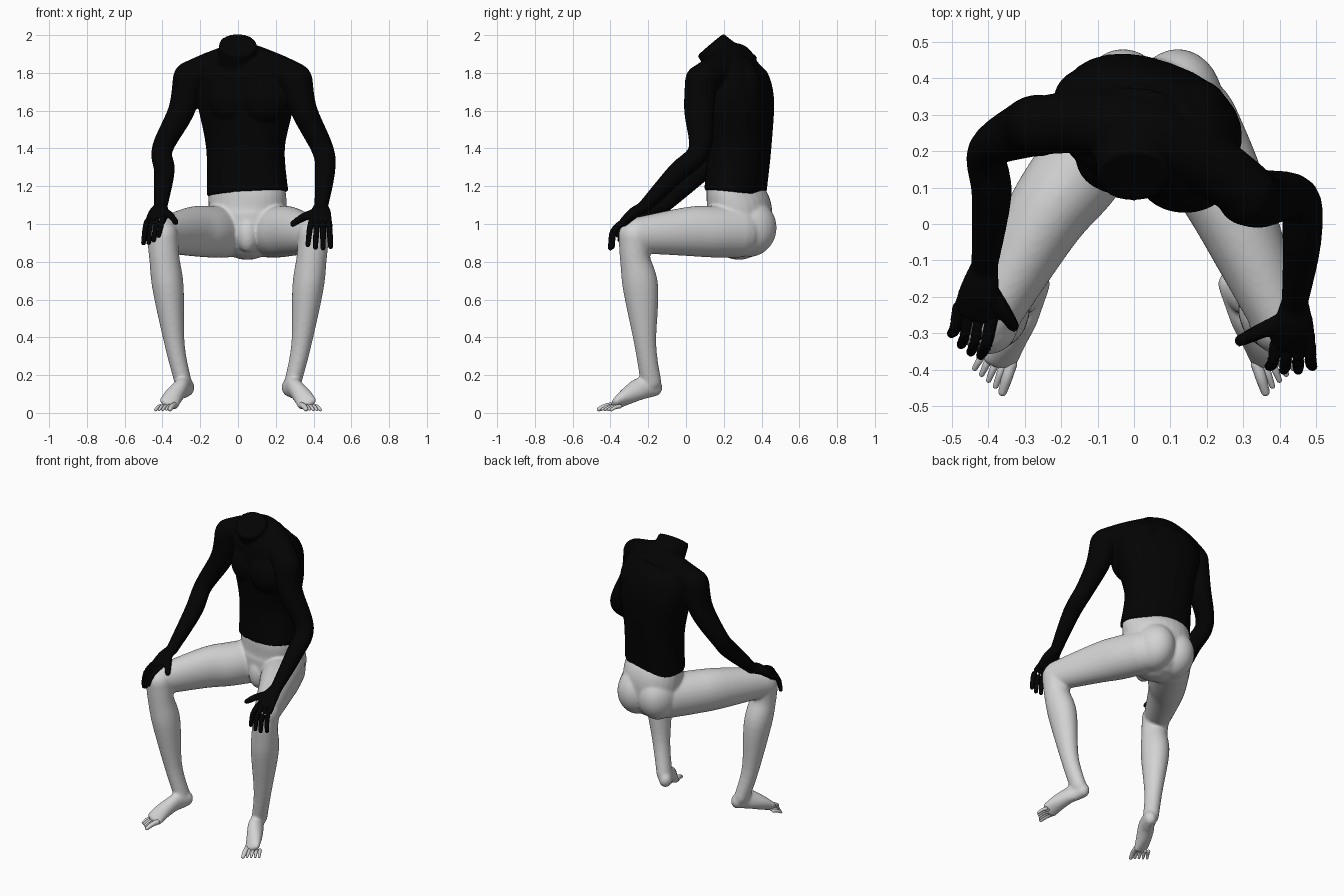
import bpy, bmesh, math
from mathutils import Vector

cube = bpy.data.objects.get("Cube")
if cube:
    bpy.data.objects.remove(cube)


def material(name, value):
    mat = bpy.data.materials.new(name)
    mat.use_nodes = True
    color = (value, value, value, 1)
    mat.diffuse_color = color
    mat.node_tree.nodes["Principled BSDF"].inputs["Base Color"].default_value = color
    return mat


black = material("black cloth", .001)
pale = material("pale grey", .65)


def spline(a, b, c, d, t):
    """Smooth step from section b to section c."""
    return [q + t / 2 * (r - p + t * (2 * p - 5 * q + 4 * r - s + t * (3 * (q - r) + s - p)))
            for p, q, r, s in zip(a, b, c, d)]


def tube(bm, sections, side=(1, 0, 0), power=2, dome=True, steps=5, sides=28):
    """Loft through sections: centre, half width along side, half depth if it differs."""
    sections = [(*center, *radii, radii[0])[:5] for center, *radii in sections]
    last = len(sections) - 1
    rows = []
    for i in range(last):
        near = [sections[max(0, min(last, i + k))] for k in (-1, 0, 1, 2)]
        rows += [spline(*near, j / steps) for j in range(steps)]
    rows.append(sections[last])
    mids = [Vector(row[:3]) for row in rows]
    frames = []
    for i, row in enumerate(rows):
        axis = (mids[min(i + 1, len(rows) - 1)] - mids[max(i - 1, 0)]).normalized()
        u = Vector(side)
        u = (u - axis * u.dot(axis)).normalized()
        frames.append((mids[i], u, axis.cross(u), axis, row[3], row[4]))

    def cap(frame, sign):
        """Rounded end."""
        mid, u, v, axis, w, h = frame
        out = []
        for k in range(1, 5):
            a = k * math.pi / 9
            c = math.cos(a)
            out.append((mid + axis * sign * min(w, h) * math.sin(a), u, v, axis, w * c, h * c))
        return out

    if dome:
        frames = cap(frames[0], -1)[::-1] + frames + cap(frames[-1], 1)
    rings = []
    for mid, u, v, axis, w, h in frames:
        ring = []
        for k in range(sides):
            a = math.tau * k / sides
            c, s = (math.copysign(abs(f) ** (2 / power), f) for f in (math.cos(a), math.sin(a)))
            ring.append(bm.verts.new(mid + u * w * c + v * h * s))
        rings.append(ring)
    for lower, upper in zip(rings, rings[1:]):
        for k in range(sides):
            j = (k + 1) % sides
            bm.faces.new((lower[k], lower[j], upper[j], upper[k]))
    bm.faces.new(rings[0][::-1])
    bm.faces.new(rings[-1])


def ball(bm, center, size):
    made = bmesh.ops.create_uvsphere(bm, u_segments=28, v_segments=18, radius=1)
    for vert in made["verts"]:
        vert.co = Vector(center) + vert.co * Vector(size)


def finish(bm, name, mat, smooth=0):
    """Make the object; with smooth steps, fuse its volumes into one skin."""
    bmesh.ops.recalc_face_normals(bm, faces=bm.faces)
    mesh = bpy.data.meshes.new(name)
    bm.to_mesh(mesh)
    bm.free()
    mesh.materials.append(mat)
    for polygon in mesh.polygons:
        polygon.use_smooth = True
    obj = bpy.data.objects.new(name, mesh)
    bpy.context.collection.objects.link(obj)
    if smooth:
        fuse = obj.modifiers.new("fuse", 'REMESH')
        fuse.mode = 'VOXEL'
        fuse.voxel_size = .008
        fuse.use_smooth_shade = True
        soft = obj.modifiers.new("soften", 'SMOOTH')
        soft.factor = .5
        soft.iterations = smooth


def mix(a, b, t, lift=0, forward=0):
    return Vector(a).lerp(Vector(b), t) + Vector((0, -forward, lift))


def digit(bm, root, joint, tip, radius):
    """A tapered finger or toe."""
    tube(bm, [(root, radius), (joint, radius * .9), (tip, radius * .7)], (0, 1, 1), sides=12)


def hand(palm_bm, finger_bm, wrist, inner, outer, tip_in, tip_out, thumb):
    """Palm, four bent fingers and a thumb."""
    knuckles = mix(inner, outer, .5)
    palm = mix(wrist, knuckles, .5, lift=.01)
    across = Vector(outer) - Vector(inner)
    tube(palm_bm, [(wrist, .04, .03), (palm, .056, .03), (knuckles, .064, .024)], across)
    for i in range(4):
        reach = .012 * math.sin(math.pi * i / 3)
        root = mix(inner, outer, i / 3)
        tip = mix(tip_in, tip_out, i / 3, lift=-reach, forward=reach)
        digit(finger_bm, root, mix(root, tip, .5, lift=.02, forward=.02), tip, .018)
    root = mix(wrist, inner, .35)
    digit(palm_bm, root, mix(root, thumb, .55, lift=.01), thumb, .025)


# Shirt: torso turned towards the right, shoulders and neck stump
turn = (.94, -.33, 0)
top = bmesh.new()
tube(top, [((.05, .26, 1.16), .22, .15), ((.04, .28, 1.4), .21, .16),
           ((.04, .27, 1.65), .26, .18), ((.03, .25, 1.8), .24, .16),
           ((.02, .25, 1.87), .17, .12)], turn, power=2.3, dome=False)
tube(top, [((-.26, .27, 1.78), .08), ((-.12, .28, 1.83), .09), ((.02, .25, 1.85), .11),
           ((.18, .18, 1.82), .09), ((.31, .09, 1.77), .08)], (0, 1, 0))
tube(top, [((.02, .29, 1.79), .15, .13), ((0, .2, 1.87), .11), ((0, .13, 1.95), .1, .09)],
     dome=False)

# Chest and shoulder blades
for chest, blade in (((.14, .13, 1.66), (.16, .31, 1.71)), ((-.03, .18, 1.66), (-.12, .34, 1.71))):
    ball(top, chest, (.13, .1, .13))
    ball(top, blade, (.1, .09, .15))

# Sleeves and hands, down to the knees
right_wrist, left_wrist = (-.41, -.12, 1.09), (.44, -.22, 1.09)
tube(top, [((-.26, .27, 1.77), .085), ((-.3, .26, 1.6), .07, .08), ((-.4, .2, 1.4), .056),
           ((-.39, .08, 1.28), .055), (right_wrist, .036)])
tube(top, [((.31, .08, 1.76), .085), ((.35, .07, 1.6), .07, .08), ((.45, .07, 1.39), .058),
           ((.46, -.05, 1.27), .053), (left_wrist, .036)])
fingers = bmesh.new()
hand(top, fingers, right_wrist, (-.39, -.26, 1.03), (-.48, -.23, 1.01),
     (-.42, -.36, .94), (-.5, -.3, .9), (-.33, -.28, 1.01))
hand(top, fingers, left_wrist, (.39, -.33, 1.01), (.48, -.33, 1.01),
     (.37, -.39, .89), (.49, -.39, .88), (.29, -.32, 1))
finish(top, "shirt_with_arms", black, 5)
finish(fingers, "fingers", black)

# Pelvis, buttocks and front bulge
low = bmesh.new()
tube(low, [((.05, .28, .98), .2, .17), ((.05, .28, 1.08), .21, .17),
           ((.05, .26, 1.17), .21, .145), ((.05, .26, 1.25), .19, .13)], turn)
for x in (-.03, .12):
    ball(low, (x, .33, .98), (.125, .15, .155))
ball(low, (.05, .15, .95), (.06, .06, .1))

toes = bmesh.new()
for s, hip, mid in ((-1, -.06, -.25), (1, .16, .28)):
    # Thigh
    tube(low, [((hip, .28, .96), .125, .138), ((hip / 2 + mid / 2, .14, .96), .125, .137),
               ((mid, .01, .96), .11, .13), ((s * .4, -.26, .94), .08, .095)])
    # Shin and calf
    tube(low, [((s * .4, -.27, .94), .083, .088), ((s * .39, -.27, .82), .08),
               ((s * .37, -.24, .66), .083, .094), ((s * .335, -.215, .36), .053, .058),
               ((s * .29, -.185, .16), .045, .055)])
    # Foot
    tube(low, [((s * .27, -.165, .135), .04, .048), ((s * .3, -.235, .13), .044, .06),
               ((s * .34, -.31, .09), .05, .046), ((s * .366, -.37, .05), .054, .026)],
         (1, -s * .45, 0))
    # Toes
    for i in range(5):
        root = mix((s * .337, -.385, .04), (s * .41, -.35, .035), i / 4)
        tip = mix((s * .36, -.46, .02), (s * .436, -.395, .016), i / 4)
        digit(toes, root, mix(root, tip, .5, lift=.005), tip, .011 if i else .017)
finish(low, "hips_and_legs", pale, 10)
finish(toes, "toes", pale)
